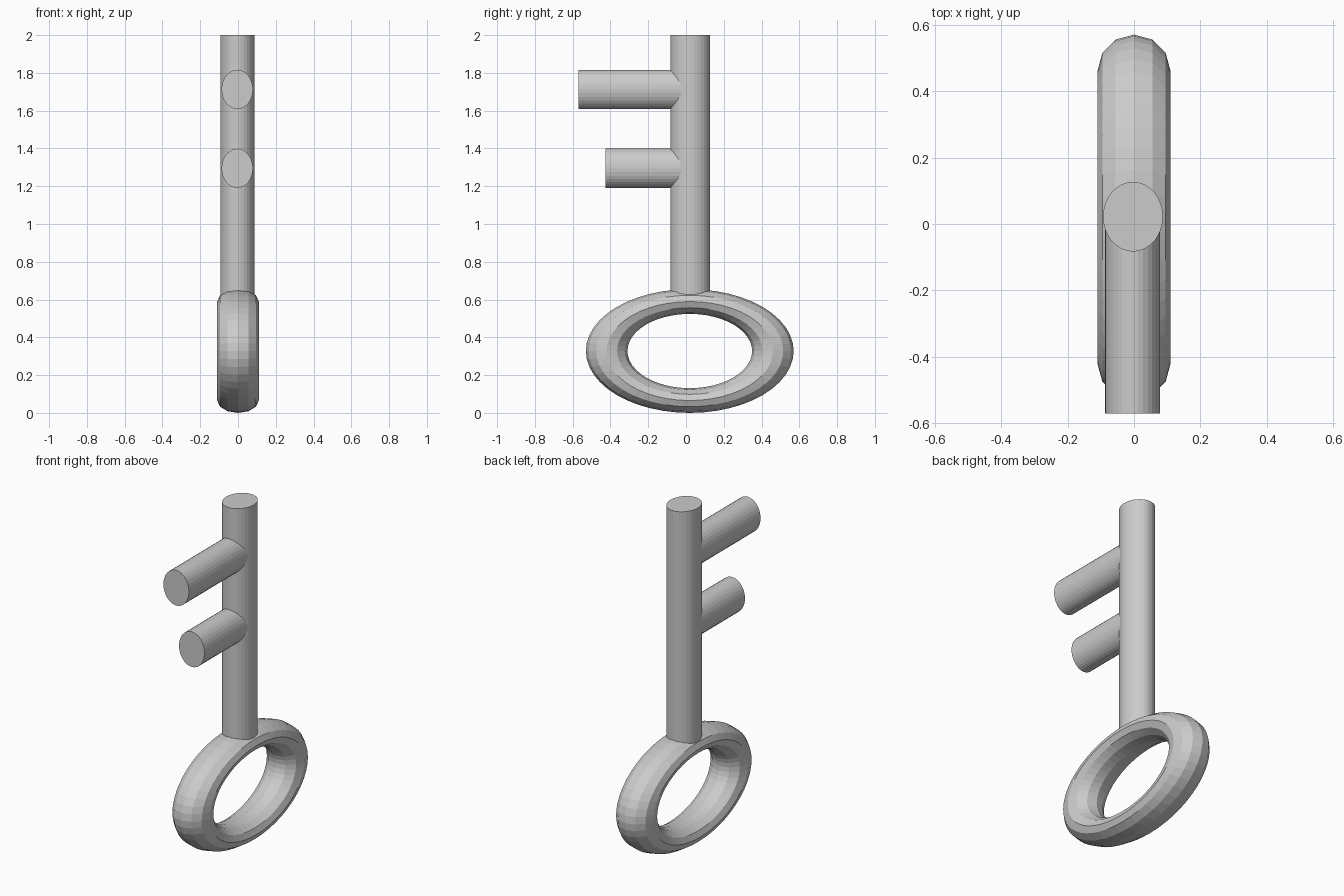
import bpy
from math import radians

if "Cube" in bpy.data.objects:
    bpy.data.objects.remove(bpy.data.objects["Cube"])


def rod(name, centre, radii, length, rot_x=0.0):
    """Flat-shaded elliptical rod; radii are along its own x and y."""
    bpy.ops.mesh.primitive_cylinder_add(vertices=32, radius=1, depth=1,
                                        location=centre, rotation=(rot_x, 0, 0))
    ob = bpy.context.object
    ob.name = name
    ob.scale = (radii[0], radii[1], length)
    return ob


# Oval ring handle, hole facing sideways along x
bpy.ops.mesh.primitive_torus_add(major_segments=48, minor_segments=12,
                                 major_radius=1, minor_radius=0.25,
                                 location=(0, 0.02, 0.3275),
                                 rotation=(0, radians(90), 0))
ring = bpy.context.object
ring.name = "ring_handle"
ring.scale = (0.262, 0.44, 0.44)

# Upright shaft, its foot sunk into the ring
bottom, top = 0.59, 2.0
rod("shaft", (-0.003, 0.022, (bottom + top) / 2), (0.09, 0.105), top - bottom)

# Two teeth reaching forward from the shaft
back = 0.02
for name, front, z in (("upper_tooth", -0.57, 1.7125), ("lower_tooth", -0.425, 1.295)):
    rod(name, (-0.004, (front + back) / 2, z), (0.083, 0.104), back - front, radians(90))
